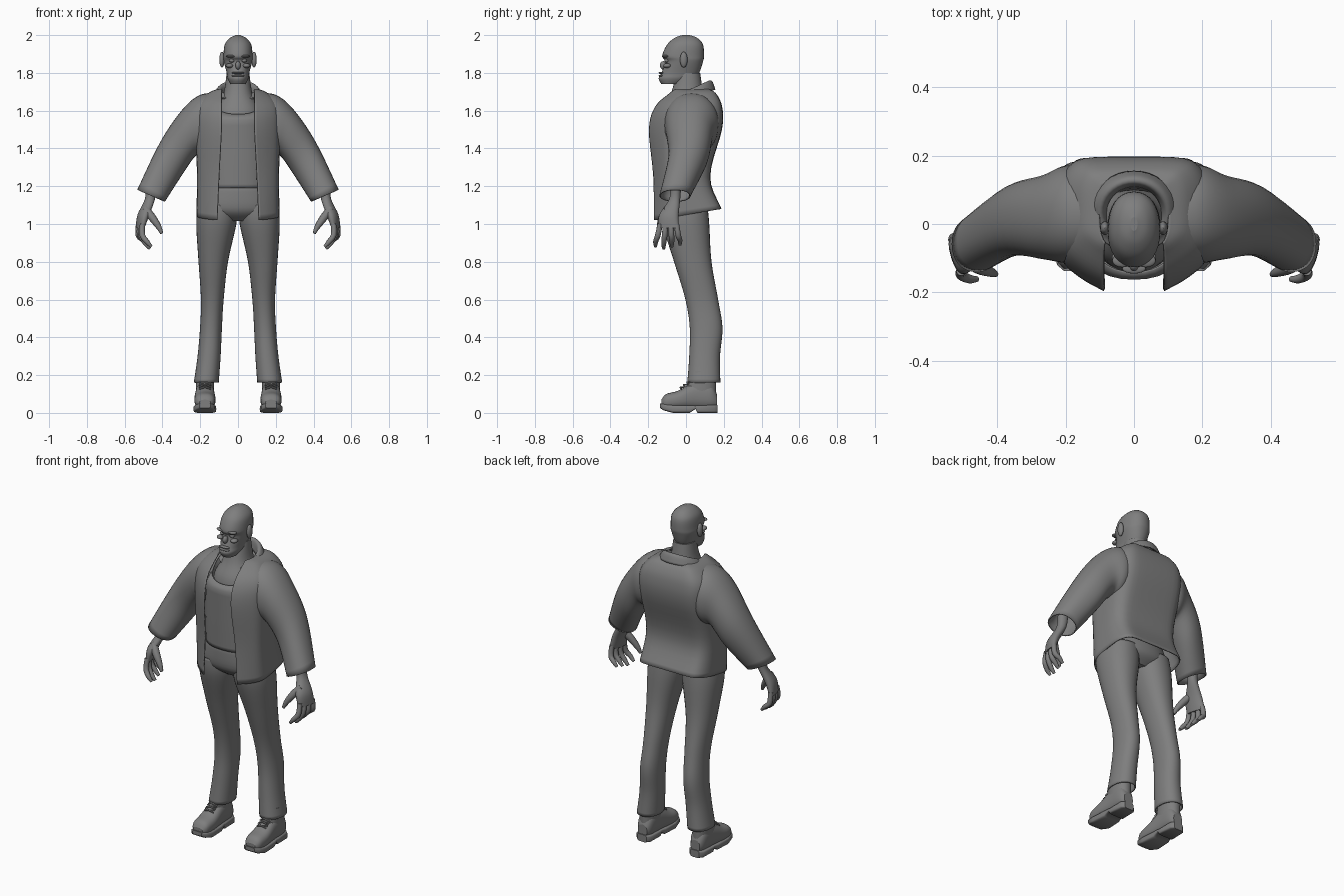
import bpy, bmesh
from math import sin, cos, pi, radians, copysign
from mathutils import Vector

if "Cube" in bpy.data.objects:
    bpy.data.objects.remove(bpy.data.objects["Cube"], do_unlink=True)

colour = (0.21, 0.21, 0.21, 1)
grey = bpy.data.materials.new("plain grey")
grey.use_nodes = True
grey.diffuse_color = colour
grey.node_tree.nodes["Principled BSDF"].inputs["Base Color"].default_value = colour


def spline(keys, steps=5):
    """Smooth in-between values for a few key tuples."""
    keys = [Vector(key) for key in keys]
    result = []
    for i, (start, end) in enumerate(zip(keys, keys[1:])):
        leave = (end - keys[max(i - 1, 0)]) / 2
        arrive = (keys[min(i + 2, len(keys) - 1)] - start) / 2
        for step in range(steps):
            t = step / steps
            u = 1 - t
            result.append(start + (end - start) * (t * t * (3 - 2 * t)) + leave * (t * u * u) - arrive * (t * t * u))
    return result + [keys[-1]]


def skin(name, rows, closed=True, caps=True, mirror=False, thickness=0):
    """Surface over rows of points."""
    mesh_data = bmesh.new()
    rings = [[mesh_data.verts.new(point) for point in row] for row in rows]
    count = len(rings[0])
    for lower, upper in zip(rings, rings[1:]):
        for i in range(count if closed else count - 1):
            j = (i + 1) % count
            mesh_data.faces.new((lower[i], lower[j], upper[j], upper[i]))
    if closed and caps:
        mesh_data.faces.new(rings[0])
        mesh_data.faces.new(rings[-1])
    bmesh.ops.recalc_face_normals(mesh_data, faces=mesh_data.faces)
    for face in mesh_data.faces:
        face.smooth = len(face.verts) == 4
    mesh = bpy.data.meshes.new(name)
    mesh_data.to_mesh(mesh)
    mesh_data.free()
    mesh.materials.append(grey)
    part = bpy.data.objects.new(name, mesh)
    bpy.context.collection.objects.link(part)
    if mirror:
        part.modifiers.new("Mirror", 'MIRROR').use_mirror_merge = False
    if thickness:
        solid = part.modifiers.new("Solidify", 'SOLIDIFY')
        solid.thickness, solid.offset = thickness, 0


def ring(centre, across, along, power=2.2, count=32):
    """Superellipse with two half-axis vectors."""
    centre, across, along = Vector(centre), Vector(across), Vector(along)
    points = []
    for i in range(count):
        angle = 2 * pi * i / count
        c, s = cos(angle), sin(angle)
        points.append(centre + across * copysign(abs(c) ** (2 / power), c)
                      + along * copysign(abs(s) ** (2 / power), s))
    return points


def level_ring(z, half, front, back, x=0, tilt=0):
    return ring((x, (front + back) / 2, z), (half, 0, 0), (0, (back - front) / 2, tilt))


def column(name, keys, **options):
    """Upright part from keys of height, half width, front, back and optional x."""
    skin(name, [level_ring(*key) for key in spline(keys)], **options)


def limb(name, path, radii):
    """Tapered round tube on both sides."""
    keys = spline([(*point, radius) for point, radius in zip(path, radii)], 3)
    rows = []
    for i, key in enumerate(keys):
        ahead, behind = keys[min(i + 1, len(keys) - 1)], keys[max(i - 1, 0)]
        direction = (ahead - behind).xyz.normalized()
        side = direction.cross(Vector((0.2, 1, 0.1))).normalized()
        rows.append(ring(key.xyz, side * key.w, direction.cross(side) * key.w, 2, 12))
    skin(name, rows, mirror=True)


def blob(name, centre, size, mirror=True):
    """Small ellipsoid."""
    x, y, z = centre
    wide, deep, tall = size
    rows = []
    for i in range(11):
        angle = pi * (i + 0.2) / 10.4
        rows.append(ring((x, y, z - tall * cos(angle)), (wide * sin(angle), 0, 0),
                         (0, deep * sin(angle), 0), 2, 16))
    skin(name, rows, mirror=mirror)


# Head and face
column("head", [(1.74, .04, -.13, -.03), (1.77, .055, -.145, .04), (1.8, .06, -.13, .07),
                (1.86, .075, -.11, .09), (1.89, .077, -.126, .095), (1.95, .07, -.1, .09),
                (1.985, .043, -.06, .06), (2, .01, -.02, .02)])
blob("eye", (.032, -.1, 1.865), (.015, .015, .01))
blob("brow", (.034, -.107, 1.888), (.03, .02, .008))
blob("cheekbone", (.045, -.1, 1.838), (.02, .022, .012))
blob("ear", (.085, -.012, 1.87), (.014, .02, .042))
blob("nose", (0, -.12, 1.84), (.014, .018, .022), mirror=False)
for name, z in (("upper_lip", 1.8), ("lower_lip", 1.785)):
    blob(name, (0, -.13, z), (.035, .015, .006), mirror=False)

# Neck and upper chest
column("neck", [(1.5, .12, -.14, .1), (1.6, .12, -.125, .1), (1.69, .077, -.08, .09), (1.8, .06, -.05, .075)])

# Shirt whose neckline tilts down at the front
rows = [level_ring(*key) for key in spline([(1.19, .165, -.15, .1), (1.35, .17, -.155, .11), (1.55, .17, -.16, .14)])]
rows.append(level_ring(1.655, .135, -.142, .12, tilt=.075))
skin("shirt", rows, caps=False, thickness=.006)

# Open jacket body: height, opening, front, half width, back
jacket = [(1.02, .11, -.167, .217, .185), (1.25, .1, -.17, .213, .125), (1.5, .087, -.193, .222, .187),
          (1.62, .087, -.16, .213, .188), (1.69, .087, -.085, .155, .155), (1.712, .085, -.055, .1, .115)]
outline = spline([(0, 0), (.5, .1), (.92, .25), (1, .5), (.95, .8), (.6, .97), (-.1, 1)], 4)
rows = []
for z, gap, front, half, back in spline(jacket):
    lift = .06 * max(0, 1 - (z - jacket[0][0]) / .2)
    side = [(max(gap + (half - gap) * s, 0), front + (back - front) * t, z + lift * t) for s, t in outline]
    rows.append(side + [(-x, y, height) for x, y, height in reversed(side) if x > .001])
skin("jacket", rows, closed=False, thickness=.007)

# Sleeves: upper x and z, lower x and z, front, back
sleeve = [(.1, 1.69, .12, 1.4, -.1, .15), (.2, 1.68, .19, 1.37, -.11, .168), (.295, 1.6, .23, 1.36, -.1, .14),
          (.41, 1.43, .3, 1.26, -.09, .11), (.53, 1.18, .39, 1.12, -.137, .02)]
rows = []
for x, z, under_x, under_z, front, back in spline(sleeve):
    rows.append(ring(((x + under_x) / 2, (front + back) / 2, (z + under_z) / 2),
                     ((x - under_x) / 2, 0, (z - under_z) / 2), (0, (back - front) / 2, 0)))
skin("sleeves", rows, caps=False, mirror=True, thickness=.007)

# Folded collar swept round the back of the neck
rows = []
for i in range(31):
    angle = radians(10 * i - 150)
    top = 1.715 + .042 * cos(angle)
    low = 1.685 + .025 * cos(angle)
    fold = spline([(.082, top - .06), (.09, top - .01), (.1, top), (.112, top - .01), (.126, low)], 3)
    rows.append([(r * sin(angle), .035 + .93 * r * cos(angle), z) for r, z in fold])
skin("collar", rows, closed=False, thickness=.008)

# Hands, turned a little inward
palm = [(.46, -.055, 1.2, .028, .028), (.467, -.06, 1.13, .025, .028),
        (.5, -.09, 1.05, .027, .05), (.518, -.092, .98, .017, .053)]
skin("palms", [ring((x, y, z), (thin, -.3 * thin, 0), (.3 * wide, wide, 0))
               for x, y, z, thin, wide in spline(palm)], mirror=True)
for i, finger in enumerate(("little", "ring", "middle", "index")):
    root, tip = -.05 - .029 * i, -.032 - .043 * i
    x = .527 - .007 * i
    end = .87 + .01 * abs(i - 2)
    limb(finger + "_finger", [(x, root, 1), (x, (root + tip) / 2, .94), (x - .025, tip, end + .025),
                              (x - .047, tip, end)], (.014, .015, .013, .008))
limb("thumb", [(.49, -.1, 1.08), (.455, -.125, 1.035), (.42, -.14, .985), (.404, -.147, .95)],
     (.02, .021, .015, .008))

# Trousers
column("trouser_hips", [(1.2, .17, -.14, .09), (1.17, .185, -.147, .11), (1.07, .2, -.138, .12), (1.015, .1, -.08, .07)])
column("trouser_legs", [(1.1, .1, -.13, .11, .108), (1, .103, -.122, .12, .115), (.8, .075, -.06, .132, .131),
                        (.6, .057, 0, .167, .136), (.45, .055, .023, .19, .143), (.3, .058, .02, .177, .153),
                        (.16, .063, .01, .179, .168)], caps=False, mirror=True, thickness=.006)


# Boots
def lengthwise(name, keys, power, steps):
    """Part along y from keys of y, bottom, top and half width."""
    skin(name, [ring((.175, y, (low + top) / 2), (half, 0, 0), (0, 0, (top - low) / 2), power)
                for y, low, top, half in spline(keys, steps)], mirror=True)


lengthwise("boot_foot", [(-.13, .035, .07, .03), (-.105, .02, .1, .05), (-.04, .02, .118, .056),
                         (.05, .02, .165, .05), (.13, .02, .16, .046), (.163, .03, .1, .03)], 2.4, 4)
lengthwise("boot_sole", [(-.137, .026, .05, .03), (-.12, .014, .048, .05), (-.07, 0, .042, .06), (.02, 0, .04, .055),
                         (.05, .02, .04, .05), (.06, 0, .04, .05), (.15, 0, .043, .048), (.168, 0, .043, .03)], 5, 1)
column("boot_shaft", [(.08, .047, -.01, .16, .175), (.22, .05, .022, .16, .175)], mirror=True)
for i in range(3):
    y, z = .018 * i - .024, .013 * i + .132
    for slant in (-.03, .03):
        limb("boot_lace", [(.175 - slant, y, z - .006), (.175, y - .006, z + .004), (.175 + slant, y + .01, z + .004)],
             (.004, .004, .004))
